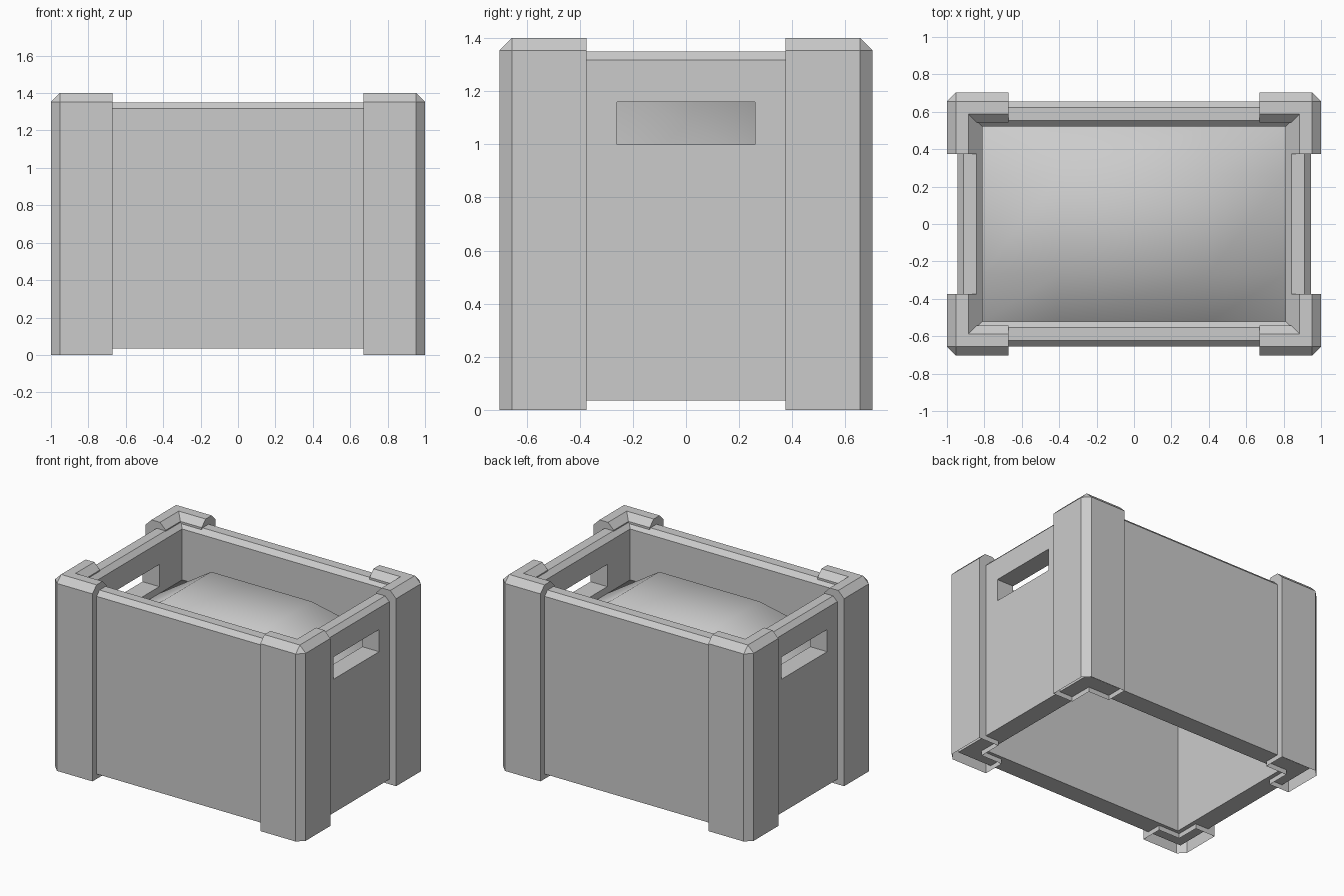
import bpy, bmesh

if "Cube" in bpy.data.objects:
    bpy.data.objects.remove(bpy.data.objects["Cube"])


def finish(name, bm, smooth=False):
    bmesh.ops.remove_doubles(bm, verts=bm.verts, dist=1e-5)
    bmesh.ops.recalc_face_normals(bm, faces=bm.faces)
    for f in bm.faces:
        f.smooth = smooth
    me = bpy.data.meshes.new(name)
    bm.to_mesh(me)
    bm.free()
    ob = bpy.data.objects.new(name, me)
    bpy.context.collection.objects.link(ob)
    return ob


def bridge(bm, a, b, closed):
    n = len(a)
    for i in range(n if closed else n - 1):
        j = (i + 1) % n
        bm.faces.new((a[i], a[j], b[j], b[i]))


# crate walls: chamfered section (inset, height) carried round a rectangle
HX, HY, T, C = 0.945, 0.655, 0.135, 0.033
section = [(0, .035), (0, 1.35 - C), (C, 1.35), (T - C, 1.35), (T, 1.35 - C), (T, .035)]
bm = bmesh.new()
rings = [[bm.verts.new((sx * (HX - o), sy * (HY - o), z))
          for sx, sy in ((-1, -1), (1, -1), (1, 1), (-1, 1))] for o, z in section]
for i in range(len(rings)):
    bridge(bm, rings[i], rings[(i + 1) % len(rings)], True)
walls = finish("crate_walls", bm)

# hand holes in both short walls
bpy.ops.mesh.primitive_cube_add(size=1, location=(0, 0, 1.08))
cutter = bpy.context.object
cutter.name = "hand_hole_cutter"
cutter.scale = (3, 0.52, 0.16)
cutter.hide_render = True
bpy.context.view_layer.update()
cut = walls.modifiers.new("hand_holes", "BOOLEAN")
cut.operation, cut.solver, cut.object = "DIFFERENCE", "EXACT", cutter
bpy.context.view_layer.objects.active = walls
bpy.ops.object.modifier_apply(modifier=cut.name)
bpy.data.objects.remove(cutter)

# L-shaped corner posts, hollow underneath, mirrored to four corners
B = 0.047
profile = [(0, 0), (0, 1.4 - B), (B, 1.4), (.115, 1.4), (.16, 1.355), (.16, 0)]
bm = bmesh.new()
rows = []
for o, z in profile:
    c = B if o == 0 else 0
    x, y = 1 - o, 0.703 - o
    rows.append([bm.verts.new((px, py, z)) for px, py in
                 ((.67, y), (x - c, y), (x, y - c), (x, .375))])
for a, b in zip(rows, rows[1:]):
    for i in range(3):
        vs = (a[i], a[i + 1], b[i + 1], b[i])
        bm.faces.new(vs)
for end in (0, 3):
    bm.faces.new([r[end] for r in rows])
bmesh.ops.dissolve_degenerate(bm, dist=1e-5, edges=bm.edges)
posts = finish("corner_posts", bm)
mirror = posts.modifiers.new("four_corners", "MIRROR")
mirror.use_axis = (True, True, False)
mirror.use_clip = False

# heaped contents: smooth low mound inside the walls
bm = bmesh.new()
xs, ys = (-.812, -.4, .4, .812), (-.522, -.265, .265, .522)
grid = [[bm.verts.new((x, y, 1.215 if abs(x) < .5 and abs(y) < .4 else .95))
         for x in xs] for y in ys]
for a, b in zip(grid, grid[1:]):
    bridge(bm, a, b, False)
contents = finish("crate_contents", bm, True)
if contents.data.polygons[4].normal.z < 0:
    contents.data.flip_normals()
